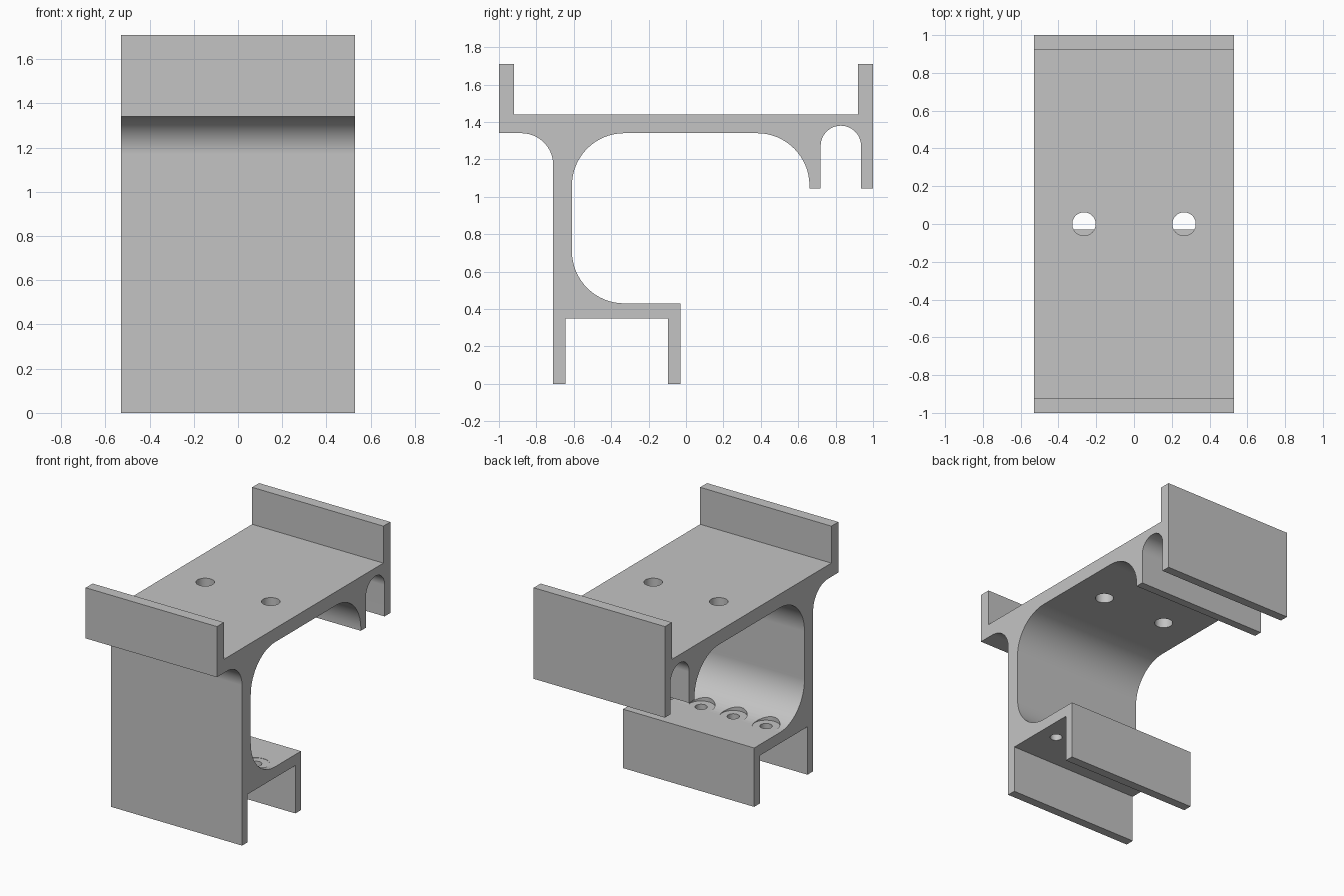
import bpy, bmesh
from math import sin, cos, radians
from mathutils import Matrix

old = bpy.data.objects.get("Cube")
if old:
    bpy.data.objects.remove(old, do_unlink=True)

HALF_WIDTH = 0.53

grey = bpy.data.materials.new("light_grey")
grey.use_nodes = True
grey.diffuse_color = (0.55, 0.55, 0.55, 1)
grey.node_tree.nodes["Principled BSDF"].inputs["Base Color"].default_value = (0.55, 0.55, 0.55, 1)


def arc(y, z, r, start, end, steps=16):
    """Points (y, z) along an arc, angles in degrees."""
    angles = [radians(start + (end - start) * i / steps) for i in range(steps + 1)]
    return [(y + r * cos(a), z + r * sin(a)) for a in angles]


def add_object(name, bm):
    bmesh.ops.recalc_face_normals(bm, faces=bm.faces)
    mesh = bpy.data.meshes.new(name)
    bm.to_mesh(mesh)
    bm.free()
    mesh.materials.append(grey)
    obj = bpy.data.objects.new(name, mesh)
    bpy.context.collection.objects.link(obj)
    return obj


def cylinders(name, specs):
    """Upright cylinders from (x, y, radius, bottom, top)."""
    bm = bmesh.new()
    for x, y, r, low, high in specs:
        bmesh.ops.create_cone(bm, cap_ends=True, segments=40, radius1=r, radius2=r,
                              depth=high - low,
                              matrix=Matrix.Translation((x, y, (low + high) / 2)))
    obj = add_object(name, bm)
    obj.hide_render = True
    return obj


# Bracket profile, starting at the foot of the front wall
R = 0.28
profile = [(-0.71, 0)]
profile += arc(-0.88, 1.17, 0.17, 0, 90)                       # outer cove
profile += [(-1, 1.34), (-1, 1.71), (-0.92, 1.71), (-0.92, 1.44)]  # front lip
profile += [(0.92, 1.44), (0.92, 1.71), (1, 1.71)]             # back lip
profile += [(1, 1.045), (0.935, 1.045)]                        # back skirt
profile += arc(0.828, 1.272, 0.108, 0, 180, 28)                # round slot
profile += [(0.72, 1.045), (0.66, 1.045)]                      # inner hook
profile += arc(0.66 - R, 1.34 - R, R, 0, 90)
profile += arc(-0.61 + R, 1.34 - R, R, 90, 180)
profile += arc(-0.61 + R, 0.43 + R, R, 180, 270)
profile += [(-0.03, 0.43), (-0.03, 0), (-0.095, 0), (-0.095, 0.35)]  # lower shelf
profile += [(-0.645, 0.35), (-0.645, 0)]

bm = bmesh.new()
face = bm.faces.new([bm.verts.new((-HALF_WIDTH, y, z)) for y, z in profile])
side = bmesh.ops.extrude_face_region(bm, geom=[face])
bmesh.ops.translate(bm, vec=(2 * HALF_WIDTH, 0, 0),
                    verts=[v for v in side["geom"] if isinstance(v, bmesh.types.BMVert)])
bracket = add_object("bracket", bm)

# Holes in the top plate and the shelf, with spot faces cut into the fillet
shelf_x = (-0.395, -0.13, 0.13, 0.395)
holes = [(x, 0, 0.062, 1.25, 1.55) for x in (-0.265, 0.265)]
holes += [(x, -0.36, 0.041, 0.25, 0.6) for x in shelf_x]
spots = [(x, -0.36, 0.092, 0.428, 0.6) for x in shelf_x]

bpy.ops.object.select_all(action='DESELECT')
bpy.context.view_layer.objects.active = bracket
bracket.select_set(True)
for cutter in (cylinders("spot_face_cutter", spots), cylinders("hole_cutter", holes)):
    mod = bracket.modifiers.new(cutter.name, 'BOOLEAN')
    mod.operation = 'DIFFERENCE'
    mod.solver = 'EXACT'
    mod.object = cutter
    bpy.ops.object.modifier_apply(modifier=mod.name)
    bpy.data.objects.remove(cutter, do_unlink=True)

# Smooth curves, crisp edges and flat plates
bpy.ops.object.shade_smooth_by_angle(angle=radians(25))
normals = bracket.modifiers.new("flat_plates", 'WEIGHTED_NORMAL')
normals.keep_sharp = True
